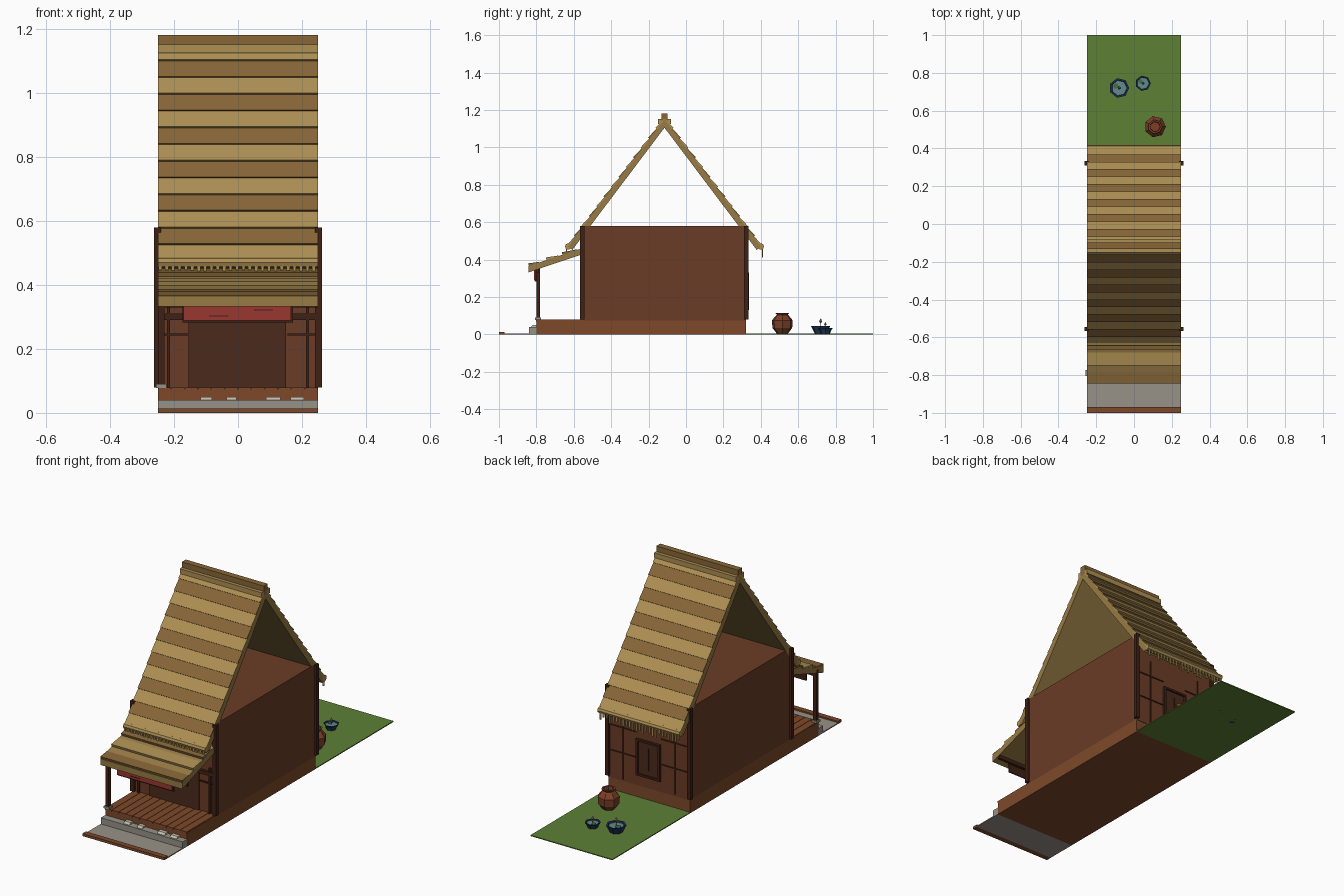
import bpy, bmesh, math, random
from mathutils import Vector

if "Cube" in bpy.data.objects:
    bpy.data.objects.remove(bpy.data.objects["Cube"])
random.seed(4)


def material(name, rgb):
    m = bpy.data.materials.new(name)
    m.diffuse_color = tuple((c / 255) ** 2.2 for c in rgb) + (1,)
    m.use_nodes = True
    m.node_tree.nodes["Principled BSDF"].inputs["Base Color"].default_value = m.diffuse_color
    return m


STRAW = material("straw", (172, 142, 84))
STRAW_DARK = material("straw_dark", (134, 102, 58))
THATCH_EDGE = material("thatch_edge", (150, 122, 70))
WALL = material("wall", (106, 62, 42))
FLOOR = material("floor_wood", (124, 74, 46))
POST = material("post_wood", (66, 38, 28))
DOOR = material("door_dark", (76, 46, 34))
RED = material("red_cloth", (152, 58, 52))
GREY = material("stone", (150, 144, 134))
PALE = material("pale_stone", (196, 188, 174))
GREEN = material("grass", (94, 128, 56))
CLAY = material("clay", (122, 66, 44))
BLUE = material("blue_glaze", (40, 58, 92))
WATER = material("water", (98, 138, 140))
LEAF = material("leaf", (70, 110, 70))
PINK = material("bud", (190, 130, 120))


def finish(name, bm, mat):
    bmesh.ops.recalc_face_normals(bm, faces=bm.faces)
    me = bpy.data.meshes.new(name)
    bm.to_mesh(me)
    bm.free()
    me.materials.append(mat)
    ob = bpy.data.objects.new(name, me)
    bpy.context.collection.objects.link(ob)
    return ob


def prism(name, pts, x0, x1, mat):
    """Extrude a (y, z) outline along x."""
    bm = bmesh.new()
    f = bm.faces.new([bm.verts.new((x0, y, z)) for y, z in pts])
    g = bmesh.ops.extrude_face_region(bm, geom=[f])
    vs = [v for v in g["geom"] if isinstance(v, bmesh.types.BMVert)]
    bmesh.ops.translate(bm, verts=vs, vec=(x1 - x0, 0, 0))
    return finish(name, bm, mat)


def box(name, x0, x1, y0, y1, z0, z1, mat):
    return prism(name, [(y0, z0), (y1, z0), (y1, z1), (y0, z1)], x0, x1, mat)


def lathe(name, profile, n, loc, mat):
    """Low-poly turned form from (radius, z) pairs, closed at both ends."""
    bm = bmesh.new()
    rings = [[bm.verts.new((loc[0] + r * math.cos(2 * math.pi * i / n),
                            loc[1] + r * math.sin(2 * math.pi * i / n), z))
              for i in range(n)] for r, z in profile]
    for a, b in zip(rings, rings[1:]):
        for i in range(n):
            bm.faces.new((a[i], a[(i + 1) % n], b[(i + 1) % n], b[i]))
    bm.faces.new(rings[0])
    bm.faces.new(rings[-1])
    return finish(name, bm, mat)


def wedge(name, a, b, n, lo, hi, mat):
    """Thatch course from upper point a to lower point b, thicker at b."""
    a, b, n = Vector(a), Vector(b), Vector(n)
    prism(name, [a, b, b + n * hi, a + n * lo], -0.25, 0.25, mat)


# Ground strips
box("grass_yard", -0.25, 0.25, 0.32, 1.0, 0, 0.005, GREEN)
box("street_paving", -0.25, 0.25, -0.97, -0.80, 0, 0.006, GREY)
box("street_edge_board", -0.25, 0.25, -1.0, -0.97, 0, 0.014, FLOOR)
box("stone_step", -0.25, 0.25, -0.84, -0.80, 0, 0.04, GREY)
for x, w in ((-0.10, 0.018), (-0.02, 0.016), (0.11, 0.023), (0.185, 0.021)):
    prism("step_pebble", [(-0.835, 0.035), (-0.80, 0.035), (-0.80, 0.05),
                          (-0.82, 0.05)], x - w, x + w, PALE)

# Platform, porch boards and house body
box("platform", -0.25, 0.25, -0.80, 0.32, 0, 0.075, FLOOR)
for i in range(12):
    x = -0.25 + i * 0.5 / 12
    box("porch_board", x + 0.001, x + 0.0405, -0.803, -0.55, 0.07, 0.08, FLOOR)
box("house_body", -0.25, 0.25, -0.55, 0.322, 0.07, 0.58, WALL)

# Corner posts
for s in (-1, 1):
    for y in (-0.555, 0.322):
        xs = sorted((s * 0.24, s * 0.262))
        box("corner_post", *xs, y - 0.011, y + 0.011, 0.08, 0.58, POST)

# Front wall: doorway, jambs, lintel and rails
box("front_doorway", -0.155, 0.15, -0.556, -0.548, 0.08, 0.29, DOOR)
box("front_lintel", -0.24, 0.24, -0.564, -0.548, 0.29, 0.31, POST)
for s in (-1, 1):
    xs = sorted((s * 0.212, s * 0.222))
    box("front_jamb", *xs, -0.562, -0.548, 0.08, 0.33, POST)
    xs = sorted((s * 0.155, s * 0.24))
    box("front_rail", *xs, -0.559, -0.548, 0.242, 0.248, POST)

# Porch post on its stone, beam, and hanging red panel
box("porch_post", -0.25, -0.23, -0.80, -0.78, 0.085, 0.37, POST)
box("post_stone", -0.256, -0.224, -0.806, -0.774, 0.078, 0.09, GREY)
box("porch_beam", -0.25, 0.25, -0.80, -0.785, 0.33, 0.35, POST)
box("red_panel_back", -0.174, 0.172, -0.806, -0.80, 0.283, 0.345, POST)
box("red_panel", -0.17, 0.166, -0.812, -0.806, 0.289, 0.342, RED)
for x, z in ((-0.06, 0.301), (0.08, 0.32)):
    box("panel_crease", x - 0.03, x + 0.03, -0.814, -0.812, z, z + 0.003, POST)

# Back wall: window frame, mullion, rails and studs
box("back_shutter", -0.065, 0.065, 0.32, 0.326, 0.14, 0.32, DOOR)
for x in (-0.068, 0.068):
    box("back_frame_side", x - 0.006, x + 0.006, 0.32, 0.336, 0.13, 0.33, POST)
for z in (0.13, 0.32):
    box("back_frame_rail", -0.074, 0.074, 0.32, 0.336, z, z + 0.011, POST)
box("back_mullion", -0.003, 0.003, 0.32, 0.331, 0.17, 0.29, POST)
for s in (-1, 1):
    xs = sorted((s * 0.074, s * 0.24))
    for z in (0.22, 0.36):
        box("back_rail", *xs, 0.32, 0.327, z, z + 0.006, POST)
    xs = sorted((s * 0.155, s * 0.161))
    box("back_stud", *xs, 0.32, 0.327, 0.08, 0.45, POST)

# Main roof: one slab, overlapping courses, eave rolls, fringe
RY, RZ, RUN, EZ = -0.115, 1.15, 0.515, 0.47
prism("roof_slab", [(RY - RUN, EZ), (RY, RZ), (RY + RUN, EZ),
                    (RY + RUN - 0.022, EZ - 0.018), (RY, RZ - 0.045),
                    (RY - RUN + 0.022, EZ - 0.018)], -0.25, 0.25, THATCH_EDGE)
COURSES = 13
for s in (-1, 1):
    n = (s * 0.797, 0.604)
    for i in range(COURSES):
        t0, t1 = i / COURSES, (i + 1) / COURSES
        a = (RY + s * RUN * t0, RZ + (EZ - RZ) * t0)
        b = (RY + s * RUN * t1, RZ + (EZ - RZ) * t1)
        wedge("roof_course", a, b, n, 0.004, 0.011,
              STRAW_DARK if i % 2 else STRAW)
    cy = RY + s * RUN
    prism("eave_roll", [(cy + 0.017 * math.cos(k * math.pi / 4),
                         0.47 + 0.017 * math.sin(k * math.pi / 4))
                        for k in range(8)], -0.25, 0.25, STRAW)
    for i in range(25):
        x = -0.243 + i * 0.02
        d = random.uniform(0.02, 0.05) if s > 0 else random.uniform(0.012, 0.02)
        y = cy + s * 0.009
        box("eave_fringe", x - 0.005, x + 0.005, y - 0.002, y + 0.002,
            0.46 - d, 0.462, STRAW)

# Ridge cap and bindings
box("ridge_cap", -0.25, 0.25, RY - 0.017, RY + 0.017, 1.13, 1.182, STRAW_DARK)
for s in (-1, 1):
    y = RY + s * 0.025
    box("ridge_roll", -0.25, 0.25, y - 0.011, y + 0.011, 1.125, 1.152, STRAW)

# Porch roof with stepped courses
prism("porch_roof", [(-0.842, 0.332), (-0.55, 0.43), (-0.55, 0.462),
                     (-0.842, 0.366)], -0.25, 0.25, THATCH_EDGE)
for i, (y0, y1) in enumerate(((-0.84, -0.785), (-0.745, -0.68), (-0.66, -0.58))):
    def top(y):
        return 0.366 + (y + 0.842) * 0.329
    wedge("porch_course", (y1, top(y1)), (y0, top(y0)), (-0.31, 0.95),
          0.003, 0.014, STRAW_DARK if i % 2 == 0 else STRAW)

# Yard jar and water bowls
lathe("clay_jar", [(0.03, 0.004), (0.054, 0.035), (0.057, 0.075), (0.036, 0.1),
                   (0.03, 0.105), (0.038, 0.115), (0.028, 0.115), (0.026, 0.095)],
      7, (0.112, 0.515), CLAY)
for x, y, k in ((-0.078, 0.72, 1.0), (0.048, 0.745, 0.78)):
    lathe("water_bowl", [(0.03 * k, 0.0), (0.04 * k, 0.02), (0.053 * k, 0.045 * k),
                         (0.044 * k, 0.045 * k), (0.04 * k, 0.036 * k)],
          7, (x, y), BLUE)
    lathe("bowl_water", [(0.041 * k, 0.035 * k), (0.041 * k, 0.038 * k)],
          7, (x, y), WATER)
    lathe("lily_leaf", [(0.016 * k, 0.039 * k), (0.016 * k, 0.043 * k)],
          6, (x - 0.018 * k, y + 0.01), LEAF)
    lathe("lily_stem", [(0.002, 0.035 * k), (0.002, 0.068 * k)], 4, (x, y), LEAF)
    lathe("lily_bud", [(0.002, 0.06 * k), (0.009 * k, 0.07 * k),
                       (0.001, 0.086 * k)], 5, (x, y), PINK)
